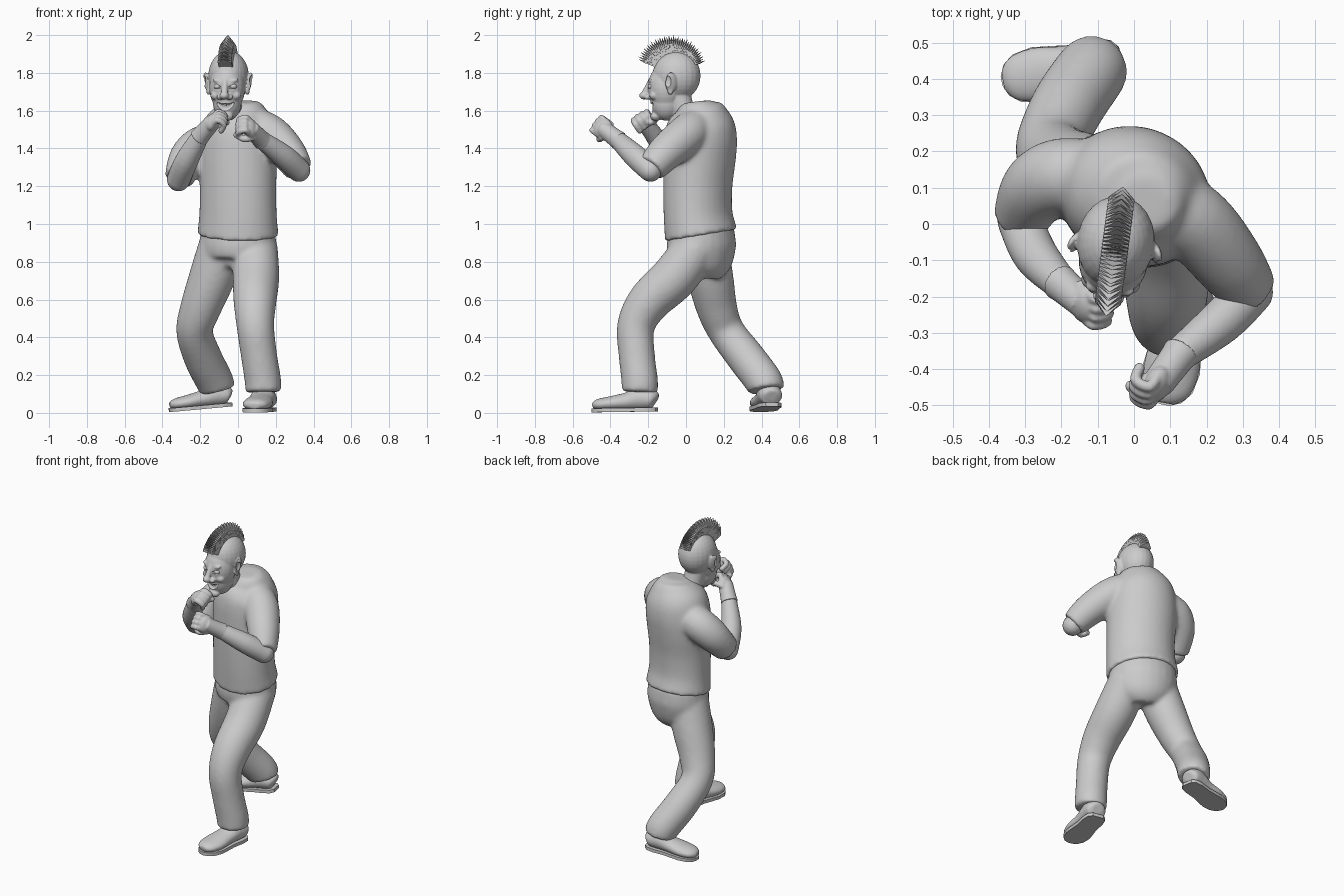
import bpy, bmesh, math
from mathutils import Vector, Matrix

if bpy.data.objects.get("Cube"):
    bpy.data.objects.remove(bpy.data.objects["Cube"], do_unlink=True)

grey = bpy.data.materials.new("plain grey")
grey.use_nodes = True
grey.diffuse_color = (0.6, 0.6, 0.6, 1)
grey.node_tree.nodes["Principled BSDF"].inputs["Base Color"].default_value = (0.6, 0.6, 0.6, 1)


def blob(bm, loc, radii, rot=Matrix()):
    m = Matrix.Translation(loc) @ rot.to_4x4() @ Matrix.Diagonal((*radii, 1))
    bmesh.ops.create_uvsphere(bm, u_segments=24, v_segments=16, radius=1, matrix=m)


def loft(bm, pts, u=(1, 0, 0), n=24, sub=5):
    """Closed tube through (x, y, z, radius along u, other radius)."""
    p = [Vector((*q, q[3])) if len(q) == 4 else Vector(q) for q in pts]
    path = []
    for i in range(len(p) - 1):
        a, b, c, d = p[max(i - 1, 0)], p[i], p[i + 1], p[min(i + 2, len(p) - 1)]
        for s in range(sub):
            t = s / sub
            path.append(b + (c - a) * (t / 2) + (a * 2 - b * 5 + c * 4 - d) * (t * t / 2)
                        + (b * 3 - a - c * 3 + d) * (t ** 3 / 2))
    path.append(p[-1])
    pos = [Vector(q[:3]) for q in path]
    rings = []
    for i, q in enumerate(path):
        tan = (pos[min(i + 1, len(pos) - 1)] - pos[max(i - 1, 0)]).normalized()
        ax = Vector(u)
        ax = (ax - tan * ax.dot(tan)).normalized()
        ay = tan.cross(ax)
        ang = [2 * math.pi * k / n for k in range(n)]
        rings.append([bm.verts.new(pos[i] + ax * q[3] * math.cos(a) + ay * q[4] * math.sin(a))
                      for a in ang])
    for r, s in zip(rings, rings[1:]):
        for k in range(n):
            bm.faces.new((r[k], r[(k + 1) % n], s[(k + 1) % n], s[k]))
    bm.faces.new(rings[0][::-1])
    bm.faces.new(rings[-1])


def apply(ob, kind, **settings):
    mod = ob.modifiers.new(kind, kind)
    for key, val in settings.items():
        setattr(mod, key, val)
    bpy.context.view_layer.objects.active = ob
    bpy.ops.object.modifier_apply(modifier=mod.name)


def finish(name, bm, voxel=0, smooth=0, angle=180):
    """Make the object; a voxel size fuses the overlapping shells."""
    bmesh.ops.recalc_face_normals(bm, faces=bm.faces)
    me = bpy.data.meshes.new(name)
    bm.to_mesh(me)
    bm.free()
    me.materials.append(grey)
    ob = bpy.data.objects.new(name, me)
    bpy.context.collection.objects.link(ob)
    bpy.ops.object.select_all(action='DESELECT')
    ob.select_set(True)
    bpy.context.view_layer.objects.active = ob
    if voxel:
        apply(ob, 'REMESH', mode='VOXEL', voxel_size=voxel)
    if smooth:
        apply(ob, 'SMOOTH', factor=0.5, iterations=smooth)
    if angle:
        bpy.ops.object.shade_smooth_by_angle(angle=math.radians(angle))
    return ob


# Shirt: twisted torso with two sleeves
side = (math.cos(math.radians(25)), -math.sin(math.radians(25)), 0)
bm = bmesh.new()
loft(bm, [(0, .08, .94, .222, .188), (0, .064, 1.05, .211, .176), (0, .062, 1.2, .208, .178),
          (0, .072, 1.35, .213, .187), (.005, .077, 1.45, .21, .19), (.015, .075, 1.53, .195, .178),
          (.025, .07, 1.59, .152, .145), (.03, .063, 1.625, .115, .108), (.03, .06, 1.648, .075, .07)], side, 32)
loft(bm, [(.04, .07, 1.53, .1), (.16, .01, 1.478, .107), (.257, -.1, 1.385, .098), (.318, -.185, 1.295, .08)])
loft(bm, [(-.07, .12, 1.44, .1), (-.185, .135, 1.42, .105), (-.265, .1, 1.35, .1), (-.312, .015, 1.24, .079)])
finish("shirt", bm, .011, 14)

# Trousers: pelvis, bent front leg, trailing back leg
bm = bmesh.new()
loft(bm, [(0, .082, .985, .2, .165), (0, .082, .88, .208, .178), (0, .085, .8, .185, .155), (-.01, .07, .74, .12, .11)], side)
loft(bm, [(.09, .06, .88, .12), (.095, -.06, .72, .124), (.09, -.195, .59, .114), (.092, -.265, .46, .1),
          (.112, -.26, .3, .096), (.132, -.245, .17, .097), (.135, -.245, .11, .096)])
loft(bm, [(-.085, .1, .88, .125), (-.14, .13, .71, .122), (-.2, .165, .55, .108), (-.23, .215, .43, .097),
          (-.185, .32, .29, .101), (-.125, .41, .17, .1), (-.11, .425, .12, .096)])
finish("trousers", bm, .011, 13)

# Shoes: rounded upper on a flat sole, built heel to toe along x
def shoe(name, heel, toe, pitch):
    heel, toe = Vector(heel), Vector(toe)
    run = toe - heel
    m = (Matrix.Translation(heel) @ Matrix.Rotation(math.atan2(run.y, run.x), 4, 'Z')
         @ Matrix.Rotation(pitch, 4, 'Y') @ Matrix.Scale(run.length, 4))
    bm = bmesh.new()
    loft(bm, [(.01, 0, .16, .1, .09), (.06, 0, .18, .18, .15), (.25, 0, .2, .195, .18), (.45, 0, .16, .195, .14),
              (.7, 0, .13, .225, .115), (.9, 0, .115, .185, .09), (.99, 0, .1, .09, .05)], (0, 1, 0))
    loft(bm, [(.2, 0, .15, .17), (.2, 0, .4, .17)])
    bm.transform(m)
    finish(name + "_upper", bm, .007, 5)
    bm = bmesh.new()
    edge = [(0, .1), (.06, .17), (.2, .195), (.4, .19), (.55, .21), (.72, .23), (.88, .2), (.97, .13), (1.01, .04)]
    ring = [(x, y) for x, y in edge] + [(x, -y) for x, y in reversed(edge)]
    face = bm.faces.new([bm.verts.new((x, y, 0)) for x, y in ring])
    top = bmesh.ops.extrude_face_region(bm, geom=[face])["geom"]
    bmesh.ops.translate(bm, vec=(0, 0, .06), verts=[v for v in top if isinstance(v, bmesh.types.BMVert)])
    bm.transform(m)
    finish(name + "_sole", bm, angle=40)


shoe("front_shoe", (.15, -.155, .008), (.085, -.495, .004), .015)
shoe("back_shoe", (-.035, .455, .035), (-.36, .395, .006), .09)

# Forearms and clenched fists
def arm(name, elbow, middle, wrist, fist, palm):
    bm = bmesh.new()
    loft(bm, [(*elbow, .062), (*middle, .062), (*wrist, .047)])
    blob(bm, elbow, (.062,) * 3)
    finish(name + "_forearm", bm, .008, 4)
    w, c = Vector(wrist), Vector(fist)
    d = (c - w).normalized()
    p = Vector(palm)
    p = (p - d * p.dot(d)).normalized()
    k = d.cross(p)
    bm = bmesh.new()
    loft(bm, [(*(w - d * .012), .052), (*(w + d * .02), .048), (*c, .044)])
    blob(bm, c, (.052, .036, .056), Matrix((d, p, k)).transposed())

    def digit(points, r):
        loft(bm, [(*q, r) for q in points], k, 12, 4)
        for q in points:
            blob(bm, q, (r,) * 3)

    for i in (-1.5, -.5, .5, 1.5):
        b = c + k * .0275 * i + d * (.01 - .005 * abs(i))
        digit([b, b + d * .045, b + d * .046 + p * .044, b + d * .006 + p * .056], .0155)
    digit([c - d * .03 + k * .04, c + k * .058 + p * .034, c + d * .025 + k * .034 + p * .07], .0165)
    finish(name + "_fist", bm, .005, 3)


arm("left", (.322, -.188, 1.285), (.24, -.27, 1.36), (.125, -.36, 1.445), (.066, -.44, 1.505), (-1, .2, -.1))
arm("right", (-.315, .01, 1.235), (-.272, -.085, 1.335), (-.2, -.165, 1.465), (-.135, -.22, 1.54), (1, .2, -.5))

# Head, built facing -y and turned slightly to its right
place = Matrix.Translation((-.05, -.05, 1.78)) @ Matrix.Rotation(math.radians(-7.5), 4, 'Z')
bm = bmesh.new()
blob(bm, (0, 0, .005), (.107, .128, .132))
blob(bm, (0, -.055, -.06), (.095, .098, .13))
blob(bm, (0, -.055, -.135), (.076, .084, .098))
blob(bm, (0, -.11, -.21), (.04, .03, .026))
loft(bm, [(0, -.135, -.02, .016), (0, -.16, -.07, .017), (0, -.174, -.1, .021)])
blob(bm, (0, -.174, -.1), (.025, .025, .021))
for s in (-1, 1):
    blob(bm, (s * .025, -.153, -.108), (.019, .018, .015))
    blob(bm, (s * .038, -.128, -.024), (.032, .018, .013), Matrix.Rotation(s * -.3, 3, 'Y'))
    blob(bm, (s * .052, -.112, -.1), (.03, .026, .024))
    tilt = Matrix.Rotation(s * .2, 3, 'Y') @ Matrix.Rotation(s * .4, 3, 'Z')
    blob(bm, (s * .112, -.015, -.03), (.013, .033, .055), tilt)
    blob(bm, (s * .104, -.02, -.075), (.012, .016, .022))
loft(bm, [(.01, .055, -.22, .062), (.005, .03, -.16, .062), (0, .005, -.08, .066)])
bm.transform(place)
head = finish("head", bm, .005, 6)

# Eye sockets, ear hollows and grinning mouth are cut out
bm = bmesh.new()
for s in (-1, 1):
    blob(bm, (s * .042, -.154, -.052), (.023, .02, .011), Matrix.Rotation(s * -.25, 3, 'Y'))
    blob(bm, (s * .126, -.03, -.025), (.011, .018, .032))
loft(bm, [(-.046, -.122, -.138, .006), (-.026, -.135, -.156, .016), (0, -.138, -.163, .022),
          (.026, -.135, -.156, .016), (.046, -.122, -.138, .006)], (0, 0, 1))
bm.transform(place)
cutter = finish("cutter", bm)
cutter.hide_render = True
apply(head, 'BOOLEAN', object=cutter, operation='DIFFERENCE', solver='EXACT')
bpy.data.objects.remove(cutter, do_unlink=True)
bpy.ops.object.select_all(action='DESELECT')
head.select_set(True)
bpy.context.view_layer.objects.active = head
bpy.ops.object.shade_smooth_by_angle(angle=math.radians(45))

bm = bmesh.new()
for s in (-1, 1):
    blob(bm, (s * .042, -.128, -.052), (.02, .02, .015))
bm.transform(place)
finish("eyes", bm)

bm = bmesh.new()
for i in range(-3, 4):
    m = Matrix.Translation((i * .01, -.122 + abs(i) * .002, -.147 + abs(i) * .0025))
    bmesh.ops.create_cube(bm, size=1, matrix=m @ Matrix.Diagonal((.0085, .01, .016, 1)))
bm.transform(place)
finish("teeth", bm, angle=30)

# Mohawk: dense fan of pointed blades over the scalp
bm = bmesh.new()
count = 38
for i in range(count):
    a = math.radians(20 + 138 * i / (count - 1))
    out = Vector((0, math.cos(a), math.sin(a)))
    along = Vector((0, -out.z, out.y))
    base = Vector((0, -.025, .02))
    high = .172 + .03 * math.sin(a / 2 + .5) - .008 * (i % 2)
    lower = []
    for r, half, thick in ((.09, .037, .003), (.155, .036, .0045)):
        lower.append([bm.verts.new(base + out * r + Vector((sx * half, 0, 0)) + along * st * thick)
                      for sx, st in ((-1, -1), (1, -1), (1, 1), (-1, 1))])
    tip = bm.verts.new(base + out * high)
    bm.faces.new(lower[0][::-1])
    for k in range(4):
        j = (k + 1) % 4
        bm.faces.new((lower[0][k], lower[0][j], lower[1][j], lower[1][k]))
        bm.faces.new((lower[1][k], lower[1][j], tip))
bm.transform(place)
finish("mohawk", bm, angle=0)
